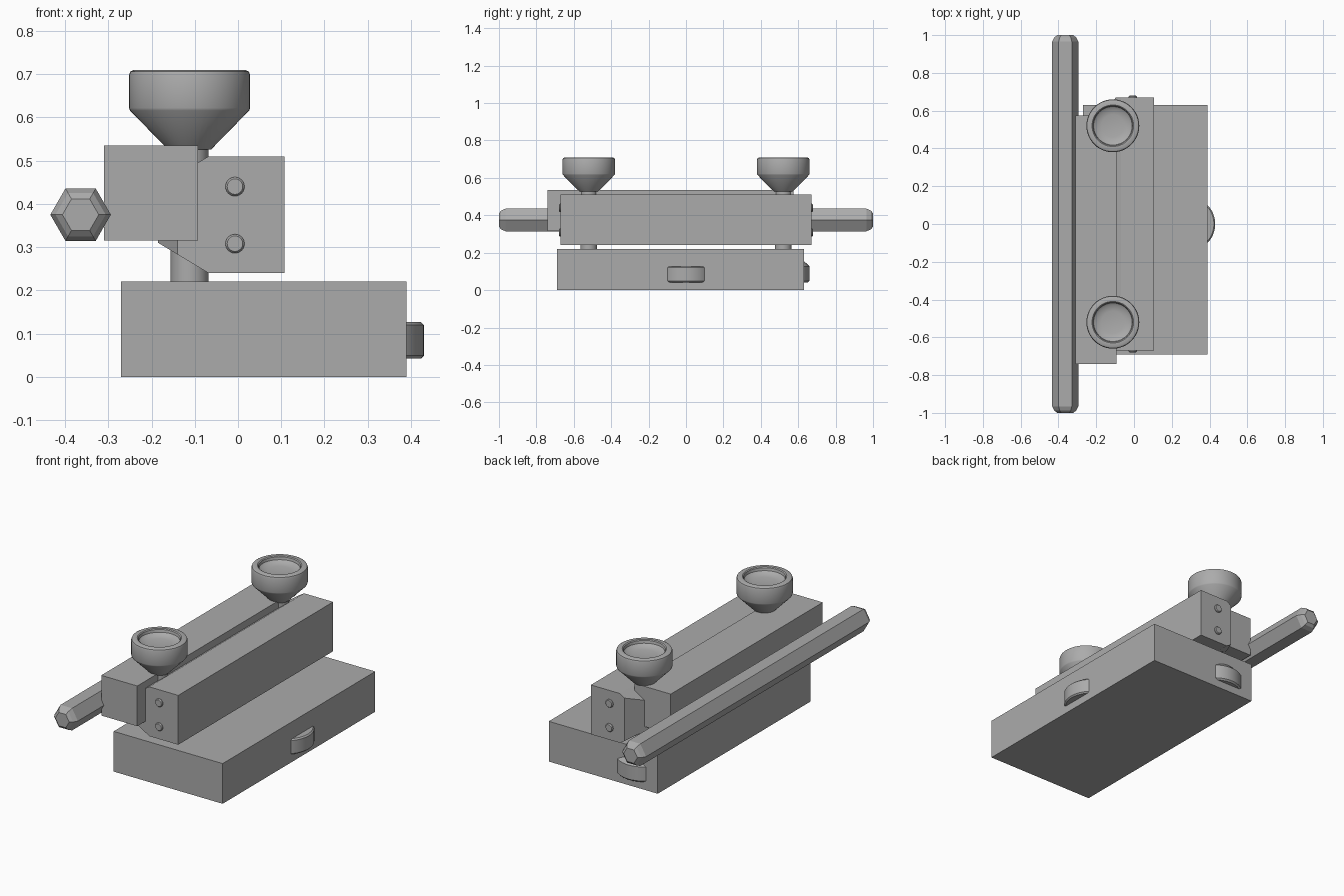
import bpy, bmesh, math
from mathutils import Matrix

if "Cube" in bpy.data.objects:
    bpy.data.objects.remove(bpy.data.objects["Cube"])

metal = bpy.data.materials.new("grey_metal")
metal.diffuse_color = (0.41, 0.41, 0.41, 1)
metal.use_nodes = True
metal.node_tree.nodes["Principled BSDF"].inputs["Base Color"].default_value = metal.diffuse_color


def add(name, bm, smooth=False):
    bmesh.ops.recalc_face_normals(bm, faces=bm.faces)
    me = bpy.data.meshes.new(name)
    bm.to_mesh(me)
    bm.free()
    ob = bpy.data.objects.new(name, me)
    bpy.context.collection.objects.link(ob)
    me.materials.append(metal)
    if smooth:
        bpy.context.view_layer.objects.active = ob
        ob.select_set(True)
        bpy.ops.object.shade_smooth_by_angle(angle=math.radians(35))
        ob.select_set(False)
    return ob


def loft(name, rings):
    """Join rings of (x, y, z) points and cap both ends."""
    bm = bmesh.new()
    rows = [[bm.verts.new(p) for p in r] for r in rings]
    n = len(rows[0])
    for a, b in zip(rows, rows[1:]):
        for i in range(n):
            j = (i + 1) % n
            bm.faces.new((a[i], a[j], b[j], b[i]))
    bm.faces.new(rows[0])
    bm.faces.new(rows[-1][::-1])
    return add(name, bm)


def box(name, x0, x1, y0, y1, z0, z1):
    ring = [(x0, z0), (x1, z0), (x1, z1), (x0, z1)]
    return loft(name, [[(x, y, z) for x, z in ring] for y in (y0, y1)])


def lathe(name, profile, loc, rot=None, seg=48):
    """Spin an (r, z) profile that starts and ends on the axis."""
    bm = bmesh.new()
    vs = [bm.verts.new((r, 0, z)) for r, z in profile]
    es = [bm.edges.new(p) for p in zip(vs, vs[1:])]
    bmesh.ops.spin(bm, geom=vs + es, cent=(0, 0, 0), axis=(0, 0, 1),
                   angle=math.tau, steps=seg, use_duplicate=False)
    bmesh.ops.remove_doubles(bm, verts=bm.verts, dist=1e-5)
    if rot:
        bm.transform(rot)
    bm.transform(Matrix.Translation(loc))
    return add(name, bm, True)


# Base block
box("base_block", -0.27, 0.39, -0.69, 0.63, 0, 0.22)

# Left clamp block
box("left_clamp_block", -0.31, -0.092, -0.74, 0.575, 0.315, 0.535)


# Right clamp bar, its inner nose tapering towards the ends
def bar_ring(y, nose):
    d = (-0.068 - nose) * 0.6
    return [(0.107, y, 0.24), (-0.068, y, 0.24), (nose, y, 0.24 + d),
            (nose, y, 0.51 - d), (-0.068, y, 0.51), (0.107, y, 0.51)]


loft("right_clamp_bar", [bar_ring(-0.67, -0.14), bar_ring(-0.58, -0.185),
                         bar_ring(0.52, -0.185), bar_ring(0.67, -0.097)])

# Screw heads on both ends of the bar
pin = [(0, 0), (0.022, 0), (0.022, 0.022), (0.018, 0.027), (0, 0.027)]
for side in (-1, 1):
    for z in (0.308, 0.44):
        lathe("end_screw", pin, (-0.007, side * 0.652, z),
              Matrix.Rotation(-side * math.pi / 2, 4, 'X'), 24)

# Posts and dished thumb knobs
knob = [(0, 0.675), (0.06, 0.677), (0.09, 0.683), (0.102, 0.692), (0.105, 0.706),
        (0.11, 0.71), (0.129, 0.71), (0.137, 0.706), (0.14, 0.698), (0.14, 0.622),
        (0.138, 0.616), (0.05, 0.526), (0, 0.526)]
for y in (-0.52, 0.52):
    lathe("post", [(0, 0.15), (0.044, 0.15), (0.044, 0.55), (0, 0.55)], (-0.112, y, 0))
    lathe("thumb_knob", knob, (-0.112, y, 0))

# Lower knob showing through the back of the base
lathe("lower_knob", [(0, 0.042), (0.132, 0.042), (0.14, 0.05), (0.14, 0.127),
                     (0.05, 0.215), (0, 0.215)], (-0.112, 0.52, 0))

# Adjusting wheel showing through the right side of the base
lathe("side_wheel", [(0, 0.042), (0.138, 0.042), (0.145, 0.049), (0.145, 0.12),
                     (0.138, 0.127), (0, 0.127)], (0.285, 0, 0))


# Hexagonal rod with bevelled ends
def hex_ring(y, r):
    return [(-0.364 + r * math.cos(i * math.pi / 3), y,
             0.375 + r * math.sin(i * math.pi / 3)) for i in range(6)]


loft("hex_rod", [hex_ring(y, r) for y, r in
                 ((-1, 0.042), (-0.988, 0.058), (-0.965, 0.07),
                  (0.965, 0.07), (0.988, 0.058), (1, 0.042))])
